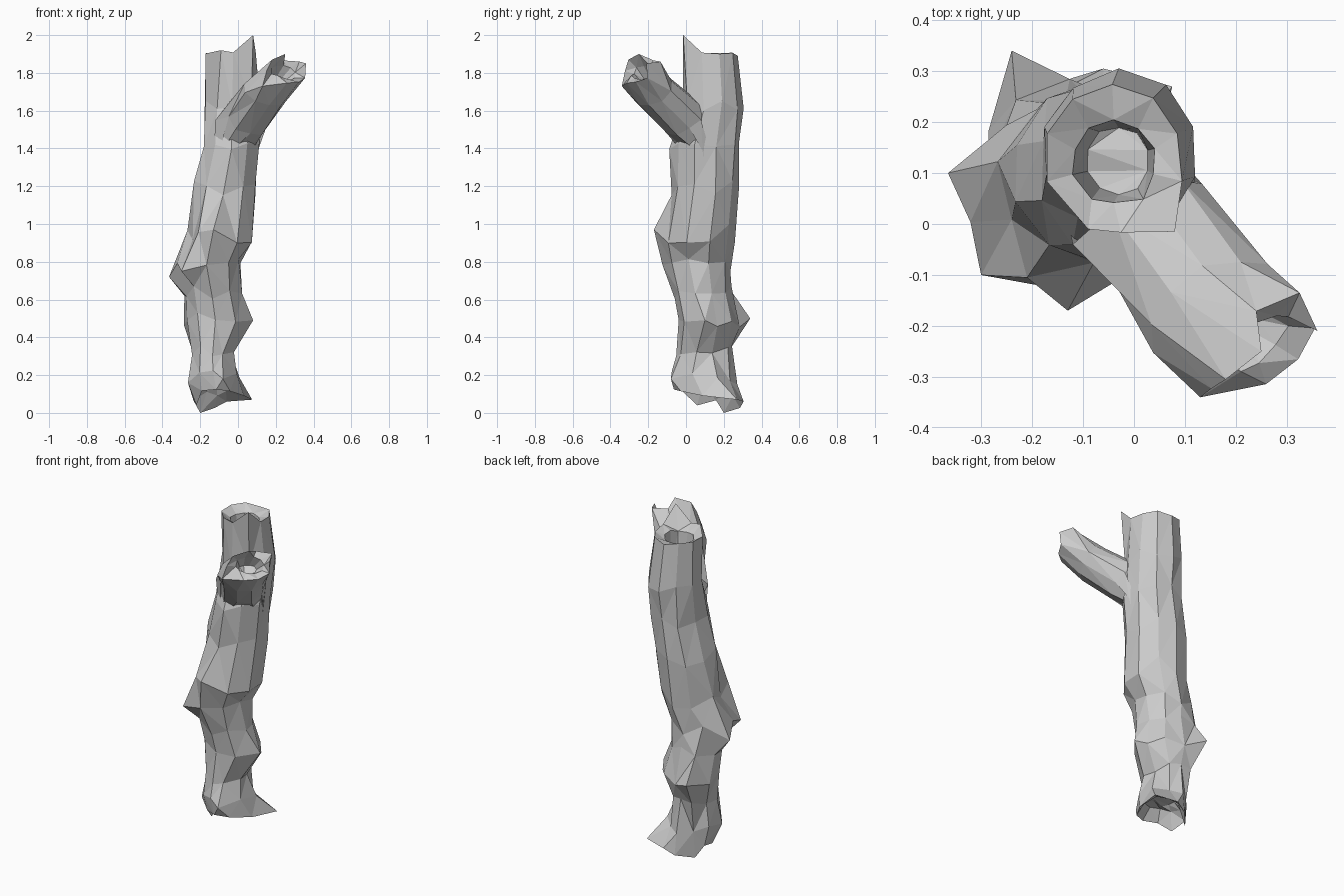
import bpy, bmesh, math, random
from mathutils import Vector

random.seed(4)
SIDES = 10


def loft(name, rings, pulls, soft):
    """Skin a list of point rings, close both ends, then pull knots outward."""
    bm = bmesh.new()
    loops = [[bm.verts.new(p) for p in ring] for ring in rings]
    for a, b in zip(loops, loops[1:]):
        for i in range(SIDES):
            j = (i + 1) % SIDES
            bm.faces.new((a[i], a[j], b[j], b[i]))
    bm.faces.new(list(reversed(loops[0])))
    bm.faces.new(loops[-1])
    used = set()
    for p in pulls:
        v = min((v for v in bm.verts if v not in used),
                key=lambda v: (v.co - Vector(p)).length)
        move = Vector(p) - v.co
        v.co = p
        used.add(v)
        for e in v.link_edges:  # neighbours follow a little, so knots are broad
            n = e.other_vert(v)
            if n not in used:
                n.co += Vector((move.x, move.y, 0)) * soft
    bmesh.ops.triangulate(bm, faces=bm.faces[:])
    bmesh.ops.recalc_face_normals(bm, faces=bm.faces[:])
    mesh = bpy.data.meshes.new(name)
    bm.to_mesh(mesh)
    bm.free()
    obj = bpy.data.objects.new(name, mesh)
    bpy.context.collection.objects.link(obj)
    return obj


def trunk_ring(z, x0, x1, y0, y1, tilt=0.0, jitter=0.01):
    pts = []
    for i in range(SIDES):
        a = 2 * math.pi * (i + 0.5) / SIDES
        k = 1.03 + random.uniform(-0.05, 0.05)
        pts.append(Vector(((x0 + x1) / 2 + (x1 - x0) / 2 * math.cos(a) * k,
                           (y0 + y1) / 2 + (y1 - y0) / 2 * math.sin(a) * k,
                           z + tilt * math.sin(a) + random.uniform(-jitter, jitter))))
    return pts


# Hollow trunk: broken underside, knotted outer bark, rim, inner cavity
trunk = [trunk_ring(*r) for r in (
    (0.17, -0.16, -0.06, 0.06, 0.20),
    (0.14, -0.20, -0.02, 0.01, 0.24, -0.04),
    (0.08, -0.25, 0.02, -0.05, 0.30, -0.05),
    (0.19, -0.25, 0.00, -0.07, 0.26, -0.03),
    (0.33, -0.24, -0.03, -0.05, 0.24, 0, 0.03),
    (0.49, -0.28, 0.04, -0.04, 0.26, 0, 0.04),
    (0.64, -0.28, 0.01, -0.06, 0.24, 0, 0.04),
    (0.78, -0.30, 0.01, -0.10, 0.23, 0, 0.04),
    (0.95, -0.25, 0.07, -0.12, 0.25, 0, 0.05),
    (1.20, -0.23, 0.09, -0.07, 0.27, 0, 0.05),
    (1.42, -0.18, 0.11, -0.075, 0.285, 0, 0.03),
    (1.63, -0.18, 0.12, -0.01, 0.295, 0, 0.03),
    (1.90, -0.175, 0.09, 0.00, 0.27),
    (1.88, -0.12, 0.04, 0.045, 0.20),
    (1.66, -0.09, 0.03, 0.06, 0.19))]
loft("trunk", trunk, [
    (-0.20, 0.20, 0.0), (0.075, 0.27, 0.07), (-0.06, 0.305, 0.06),
    (-0.22, 0.06, 0.04), (-0.08, -0.08, 0.18), (-0.265, 0.03, 0.16),
    (-0.24, 0.34, 0.50), (0.08, 0.10, 0.49), (-0.365, 0.10, 0.72),
    (-0.30, -0.10, 0.75), (-0.13, -0.17, 0.97),
    (0.08, -0.015, 2.0), (-0.09, -0.01, 1.92)], 0.22)

# Side branch: stout limb growing out of the trunk, with a hollow broken end
axis = Vector((0.48, -0.58, 0.66)).normalized()
side = Vector((0.77, 0.64, 0)).normalized()
up = side.cross(axis).normalized()
flat = Vector((-0.64, 0.77, 0))


def branch_ring(x, y, z, w, h, v=up):
    pts = []
    for i in range(SIDES):
        a = 2 * math.pi * i / SIDES
        k = 1 + random.uniform(-0.06, 0.06)
        pts.append(Vector((x, y, z)) + side * math.cos(a) * w * k
                   + v * math.sin(a) * h * k
                   + axis * random.uniform(-0.012, 0.012))
    return pts


branch = [branch_ring(*r) for r in (
    (-0.04, 0.09, 1.25, 0.12, 0.13, flat),
    (0.04, -0.01, 1.56, 0.13, 0.125),
    (0.15, -0.165, 1.70, 0.135, 0.11),
    (0.25, -0.24, 1.81, 0.125, 0.09),
    (0.24, -0.23, 1.80, 0.08, 0.05),
    (0.20, -0.20, 1.75, 0.05, 0.03))]
loft("branch", branch, [
    (0.36, -0.21, 1.85), (0.13, -0.34, 1.73), (0.18, -0.305, 1.87),
    (0.25, -0.25, 1.90), (0.325, -0.135, 1.86), (-0.12, -0.04, 1.55)], 0.0)
